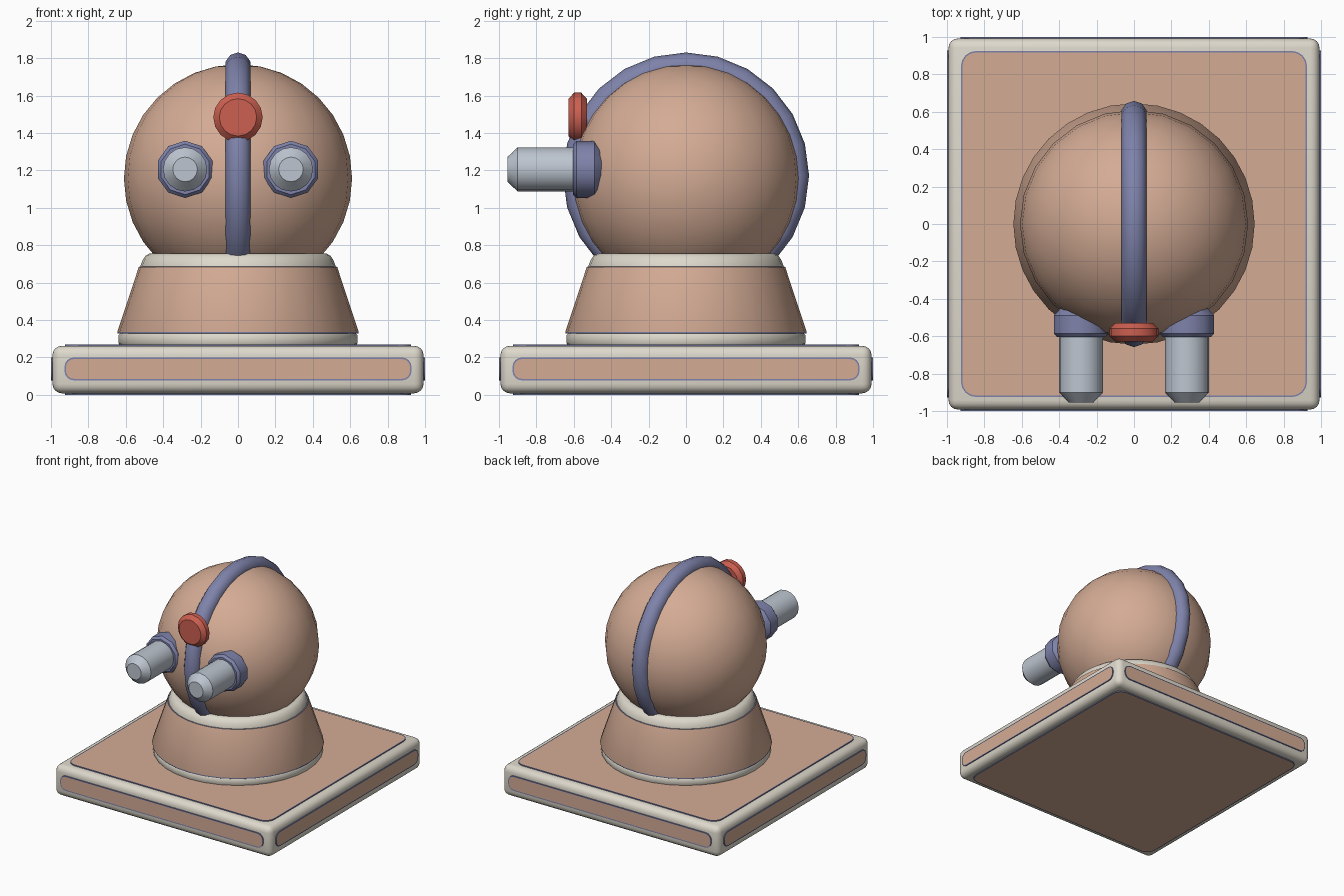
import bpy, bmesh, math
from mathutils import Matrix, Vector

if "Cube" in bpy.data.objects:
    bpy.data.objects.remove(bpy.data.objects["Cube"])


def material(name, rgb):
    m = bpy.data.materials.new(name)
    m.diffuse_color = (*rgb, 1)
    m.use_nodes = True
    m.node_tree.nodes["Principled BSDF"].inputs["Base Color"].default_value = m.diffuse_color
    return m


TAN = material("warm tan", (0.66, 0.41, 0.30))
CREAM = material("off white", (0.73, 0.69, 0.60))
BLUE = material("slate blue", (0.21, 0.225, 0.40))
GREY = material("light grey", (0.51, 0.56, 0.63))
RED = material("coral red", (0.60, 0.115, 0.08))


def finish(bm, name, mats, angle=40):
    bmesh.ops.recalc_face_normals(bm, faces=bm.faces)
    me = bpy.data.meshes.new(name)
    bm.to_mesh(me)
    bm.free()
    for m in mats:
        me.materials.append(m)
    ob = bpy.data.objects.new(name, me)
    bpy.context.collection.objects.link(ob)
    bpy.ops.object.select_all(action='DESELECT')
    ob.select_set(True)
    bpy.context.view_layer.objects.active = ob
    bpy.ops.object.shade_smooth_by_angle(angle=math.radians(angle))
    return ob


def lathe(name, profile, sides, mats, mat_ids=None, matrix=Matrix(), phase=0.0):
    """Turn (radius, height) points round z, cap both ends, then place."""
    bm = bmesh.new()
    rings = []
    for r, h in profile:
        rings.append([bm.verts.new((r * math.cos(phase + math.tau * i / sides),
                                    r * math.sin(phase + math.tau * i / sides), h))
                      for i in range(sides)])
    for k in range(len(rings) - 1):
        for i in range(sides):
            j = (i + 1) % sides
            f = bm.faces.new((rings[k][i], rings[k][j], rings[k + 1][j], rings[k + 1][i]))
            f.material_index = mat_ids[k] if mat_ids else 0
    bm.faces.new(rings[0][::-1])
    bm.faces.new(rings[-1])
    bm.transform(matrix)
    return finish(bm, name, mats)


def panel(name, hw, hh, radius, matrix):
    """Rounded plate with a thin blue rim, facing local +z."""
    bm = bmesh.new()
    pts = []
    for q, (sx, sy) in enumerate(((1, 1), (-1, 1), (-1, -1), (1, -1))):
        for k in range(5):
            a = math.pi / 2 * (q + k / 4)
            pts.append(bm.verts.new((sx * (hw - radius) + radius * math.cos(a),
                                     sy * (hh - radius) + radius * math.sin(a), -0.009)))
    face = bm.faces.new(pts)
    top = bmesh.ops.extrude_face_region(bm, geom=[face])['geom']
    bmesh.ops.translate(bm, verts=[v for v in top if isinstance(v, bmesh.types.BMVert)],
                        vec=(0, 0, 0.009))
    front = [f for f in top if isinstance(f, bmesh.types.BMFace)]
    bmesh.ops.recalc_face_normals(bm, faces=bm.faces)
    bmesh.ops.inset_region(bm, faces=front, thickness=0.008)
    for f in bm.faces:
        f.material_index = 0 if f in front else 1
    bm.transform(matrix)
    return finish(bm, name, [TAN, BLUE])


# Square base block
bm = bmesh.new()
bmesh.ops.create_cube(bm, size=1)
bm.transform(Matrix.Translation((0, 0, 0.135)) @ Matrix.Diagonal((1.984, 1.984, 0.254, 1)))
bmesh.ops.bevel(bm, geom=bm.edges[:], offset=0.05, segments=4, profile=0.5, affect='EDGES')
finish(bm, "base_block", [CREAM])

# Inlaid panels on all six sides of the base
panel("top_panel", 0.925, 0.925, 0.08, Matrix.Translation((0, 0, 0.27)))
panel("bottom_panel", 0.925, 0.925, 0.08, Matrix.Rotation(math.pi, 4, 'X'))
for i, side in enumerate(("front", "right", "back", "left")):
    panel(side + "_panel", 0.928, 0.061, 0.05,
          Matrix.Translation((0, 0, 0.138)) @ Matrix.Rotation(i * math.pi / 2, 4, 'Z')
          @ Matrix.Translation((0, -1.0, 0)) @ Matrix.Rotation(math.pi / 2, 4, 'X'))

# Pedestal: foot ring, cone and neck collar
lathe("foot_ring", [(0.63, 0.262), (0.638, 0.275), (0.638, 0.318), (0.63, 0.328), (0.6, 0.33)],
      32, [CREAM])
lathe("pedestal_cone", [(0.62, 0.326), (0.643, 0.327), (0.645, 0.336), (0.53, 0.684), (0.51, 0.686)],
      32, [TAN, BLUE], [1, 1, 0, 1])
lathe("neck_collar", [(0.522, 0.682), (0.52, 0.695), (0.51, 0.72), (0.495, 0.743),
                      (0.475, 0.754), (0.43, 0.755)], 32, [CREAM])

# Ball head
bm = bmesh.new()
bmesh.ops.create_uvsphere(bm, u_segments=24, v_segments=16, radius=0.61)
bm.transform(Matrix.Translation((0, 0, 1.157)))
finish(bm, "ball_head", [TAN])

# Hoop running over the head from front to back
bm = bmesh.new()
R, r, N, M = 0.588, 0.07, 24, 10
grid = []
for i in range(N):
    a = math.tau * i / N
    row = []
    for k in range(M):
        b = math.tau * k / M
        d = R + r * math.cos(b)
        row.append(bm.verts.new((r * math.sin(b), d * math.cos(a), 1.172 + d * math.sin(a))))
    grid.append(row)
for i in range(N):
    for k in range(M):
        n, m = (i + 1) % N, (k + 1) % M
        bm.faces.new((grid[i][k], grid[n][k], grid[n][m], grid[i][m]))
finish(bm, "head_hoop", [BLUE])

# Parts pointing forward: local z becomes -y
forward = Matrix.Rotation(math.pi / 2, 4, 'X')

# Twin barrels in their sockets
for s, side in ((-1, "left"), (1, "right")):
    place = Matrix.Translation((s * 0.283, 0, 1.205)) @ forward
    lathe(side + "_socket", [(0.10, 0.44), (0.115, 0.45), (0.153, 0.49), (0.153, 0.585),
                             (0.135, 0.605)], 10, [BLUE], None, place, math.pi / 2)
    lathe(side + "_barrel", [(0.118, 0.5), (0.118, 0.9), (0.066, 0.955)],
          16, [GREY], None, place)

# Round button on the brow
lathe("brow_button", [(0.10, 0.53), (0.132, 0.56), (0.132, 0.598), (0.10, 0.628)],
      16, [RED], None, Matrix.Translation((0, 0, 1.483)) @ forward)
